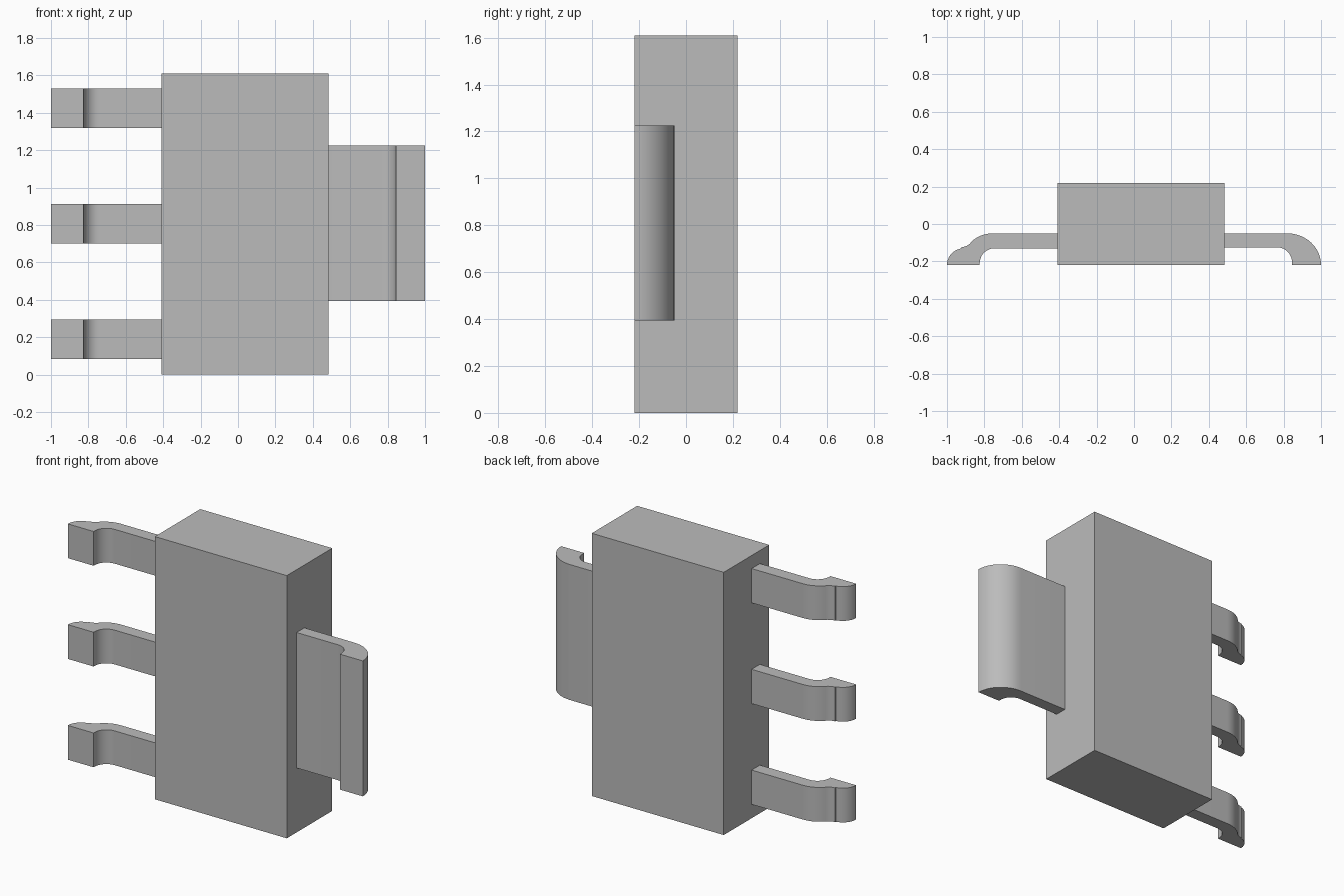
import bpy, bmesh
from math import sin, cos, radians

cube = bpy.data.objects.get("Cube")
if cube:
    bpy.data.objects.remove(cube, do_unlink=True)

# Single plain grey
grey = bpy.data.materials.new("plain_grey")
grey.use_nodes = True
colour = (0.5, 0.5, 0.5, 1)
grey.diffuse_color = colour
grey.node_tree.nodes["Principled BSDF"].inputs["Base Color"].default_value = colour

BASE = -0.22   # plane on which the feet end


def arc(cx, cy, rx, ry, start, end, steps=12):
    """Points on an elliptical arc, angles in degrees."""
    angles = [radians(start + (end - start) * i / steps) for i in range(steps + 1)]
    return [(cx + rx * cos(a), cy + ry * sin(a)) for a in angles]


def extrude_profile(name, profile, z0, z1):
    """Prism from an xy outline between two heights."""
    bm = bmesh.new()
    face = bm.faces.new([bm.verts.new((x, y, z0)) for x, y in profile])
    ext = bmesh.ops.extrude_face_region(bm, geom=[face])
    top = [v for v in ext["geom"] if isinstance(v, bmesh.types.BMVert)]
    bmesh.ops.translate(bm, verts=top, vec=(0, 0, z1 - z0))
    bmesh.ops.recalc_face_normals(bm, faces=bm.faces)
    mesh = bpy.data.meshes.new(name)
    bm.to_mesh(mesh)
    bm.free()
    mesh.materials.append(grey)
    obj = bpy.data.objects.new(name, mesh)
    bpy.context.collection.objects.link(obj)
    bpy.ops.object.select_all(action="DESELECT")
    obj.select_set(True)
    bpy.context.view_layer.objects.active = obj
    bpy.ops.object.shade_smooth_by_angle(angle=radians(30))
    return obj


# Block body
extrude_profile("body", [(-0.41, BASE), (0.485, BASE), (0.485, 0.22), (-0.41, 0.22)], 0, 1.61)

# Wide tab curling down to the base plane
tab = [(0.485, -0.125), (0.485, -0.05)]
tab += arc(0.82, BASE, 0.18, 0.17, 90, 0)
tab += arc(0.765, -0.205, 0.08, 0.08, 0, 90)
tab.insert(-13, (0.845, BASE))
extrude_profile("wide_tab", tab, 0.395, 1.225)

# Three narrow leads with an S-bend and a rounded foot
lead = [(-0.41, -0.13), (-0.41, -0.05)]
lead += arc(-0.755, BASE, 0.17, 0.17, 90, 135)
lead += arc(-0.93, -0.045, 0.08, 0.08, -40, -85, 6)
lead += arc(-0.91, BASE, 0.09, 0.09, 100, 180)
lead += arc(-0.745, BASE + 0.01, 0.08, 0.08, 180, 90)
lead.insert(-13, (-0.825, BASE))
for place, z in (("lower", 0.085), ("middle", 0.7025), ("upper", 1.32)):
    extrude_profile(place + "_lead", lead, z, z + 0.21)
